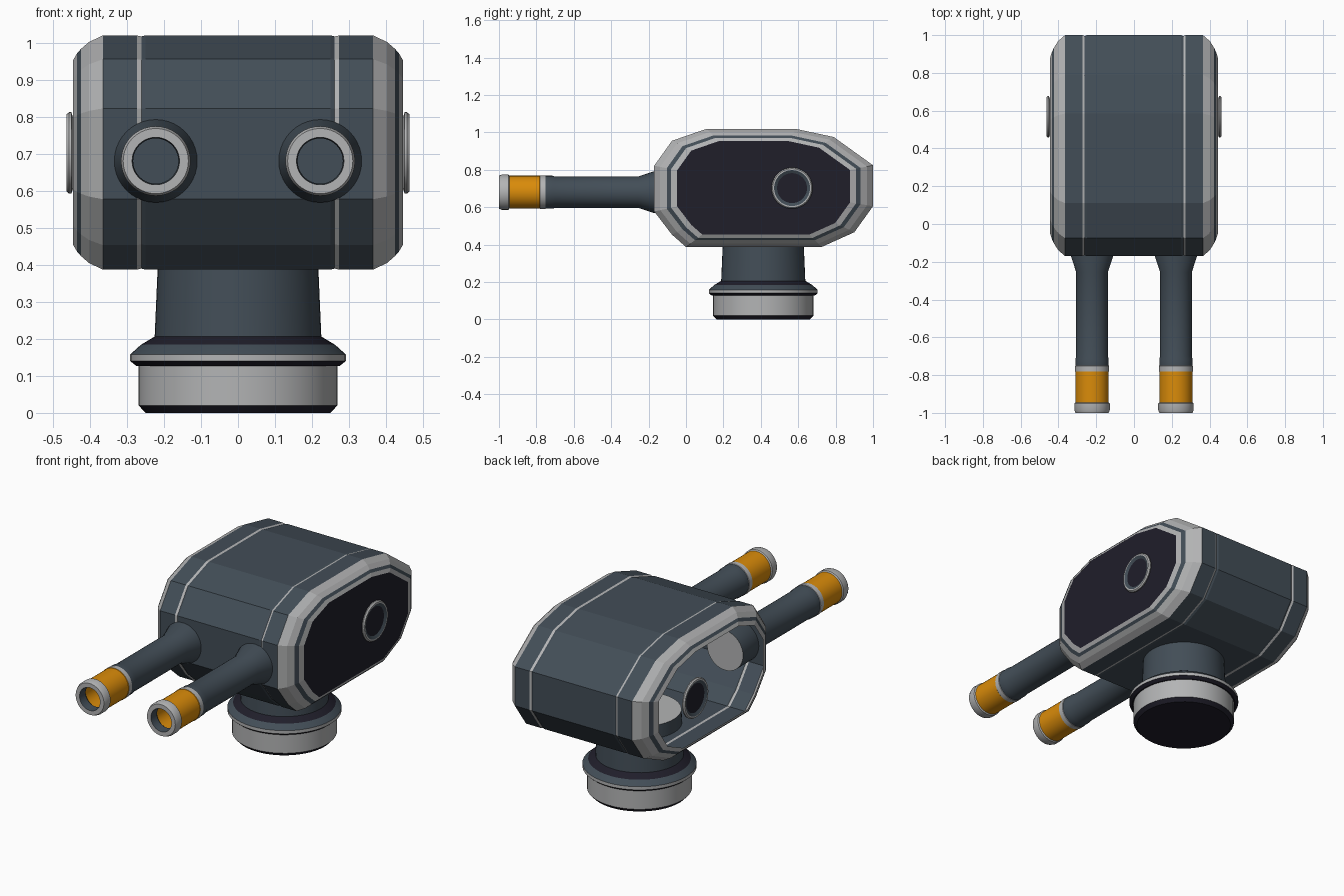
import bpy, bmesh
from math import radians, cos, sin, tau
from mathutils import Matrix

if "Cube" in bpy.data.objects:
    bpy.data.objects.remove(bpy.data.objects["Cube"])


def material(name, r, g, b):
    m = bpy.data.materials.new(name)
    m.use_nodes = True
    m.diffuse_color = (r, g, b, 1)
    m.node_tree.nodes["Principled BSDF"].inputs["Base Color"].default_value = (r, g, b, 1)
    return m


SLATE, GREY, DARK, ORANGE = range(4)
MATS = [material("slate", 0.055, 0.075, 0.095), material("light grey", 0.45, 0.455, 0.46),
        material("near black", 0.014, 0.013, 0.023), material("orange", 0.7, 0.26, 0.003)]


def finish(name, bm, smooth):
    bmesh.ops.remove_doubles(bm, verts=bm.verts, dist=1e-5)
    bmesh.ops.recalc_face_normals(bm, faces=bm.faces)
    me = bpy.data.meshes.new(name)
    bm.to_mesh(me)
    bm.free()
    for m in MATS:
        me.materials.append(m)
    ob = bpy.data.objects.new(name, me)
    bpy.context.collection.objects.link(ob)
    if smooth:
        bpy.ops.object.select_all(action='DESELECT')
        ob.select_set(True)
        bpy.context.view_layer.objects.active = ob
        bpy.ops.object.shade_smooth_by_angle(angle=radians(25))


def skin(bm, rings, colours):
    """Bridge successive vertex rings; one colour per band."""
    n = len(rings[0])
    for a, b, c in zip(rings, rings[1:], colours):
        for i in range(n):
            j = (i + 1) % n
            bm.faces.new((a[i], a[j], b[j], b[i])).material_index = c


def lathe(name, profile, matrix, n=40):
    """Profile entries: radius, height, colour of the band that follows."""
    bm = bmesh.new()
    rings = [[bm.verts.new(matrix @ Matrix.Translation((r * cos(tau * i / n), r * sin(tau * i / n), h)).translation)
              for i in range(n)] for r, h, _ in profile]
    skin(bm, rings, [p[2] for p in profile])
    finish(name, bm, True)


# Hull: side outline swept across x with stepped, scaled rims
OUTLINE = [(-.17, .822), (-.075, .955), (.11, 1.019), (.585, 1.019), (.79, .975), (1, .824),
           (1, .605), (.9, .466), (.725, .387), (0, .387), (-.075, .453), (-.17, .577)]
CY, CZ = .415, .704


def outline_ring(bm, x, s):
    return [bm.verts.new((x, CY + (y - CY) * s, CZ + (z - CZ) * s)) for y, z in OUTLINE]


# x, outline scale, colour of the band towards the outside; the grey band
# is the inward-facing side of a shallow groove
HALF = [(.25, 1, SLATE), (.261, .992, GREY), (.273, 1, SLATE), (.365, 1, GREY),
        (.402, .945, GREY), (.424, .885, SLATE), (.435, .845, GREY), (.445, .79, GREY)]
stations = [(-HALF[i][0], HALF[i][1], HALF[i - 1][2]) for i in range(len(HALF) - 1, 0, -1)]
stations += [(-HALF[0][0], 1, SLATE)] + HALF
bm = bmesh.new()
skin(bm, [outline_ring(bm, x, s) for x, s, _ in stations], [s[2] for s in stations])
finish("hull", bm, False)

# Side panel closes the left end only; the right end is open
bm = bmesh.new()
bm.faces.new(outline_ring(bm, .443, .795)).material_index = DARK
finish("left_side_panel", bm, False)

# Round side ports and gun barrels, one per side
PORT = [(0, 0, GREY), (.095, 0, GREY), (.11, .005, GREY), (.11, .011, GREY), (.104, .018, GREY),
        (.096, .018, SLATE), (.08, .01, DARK), (0, .01, DARK)]
BARREL = [(0, .03, GREY), (.112, .03, SLATE), (.112, .17, SLATE), (.084, .255, SLATE),
          (.084, .7, SLATE), (.088, .715, SLATE), (.088, .75, GREY), (.09, .752, GREY),
          (.09, .78, ORANGE), (.088, .782, ORANGE), (.088, .945, GREY), (.094, .95, GREY),
          (.094, .985, GREY), (.088, 1, GREY), (.064, 1, SLATE), (.061, .95, SLATE),
          (.068, .94, ORANGE), (.068, .79, SLATE), (0, .79, SLATE)]
for side, sx in (("left", 1), ("right", -1)):
    lathe(side + "_port", PORT,
          Matrix.Translation((sx * .445, .567, .702)) @ Matrix.Rotation(radians(90 * sx), 4, 'Y'))
    lathe(side + "_barrel", BARREL,
          Matrix.Translation((sx * .222, 0, .68)) @ Matrix.Rotation(radians(90), 4, 'X'))

# Neck with collar and base
lathe("neck_and_base",
      [(0, 0, DARK), (.25, 0, DARK), (.268, .02, GREY), (.268, .127, DARK), (.275, .127, DARK),
       (.291, .14, GREY), (.291, .158, SLATE), (.262, .184, DARK), (.225, .206, SLATE),
       (.214, .46, GREY), (0, .46, GREY)],
      Matrix.Translation((0, .413, 0)), 48)
